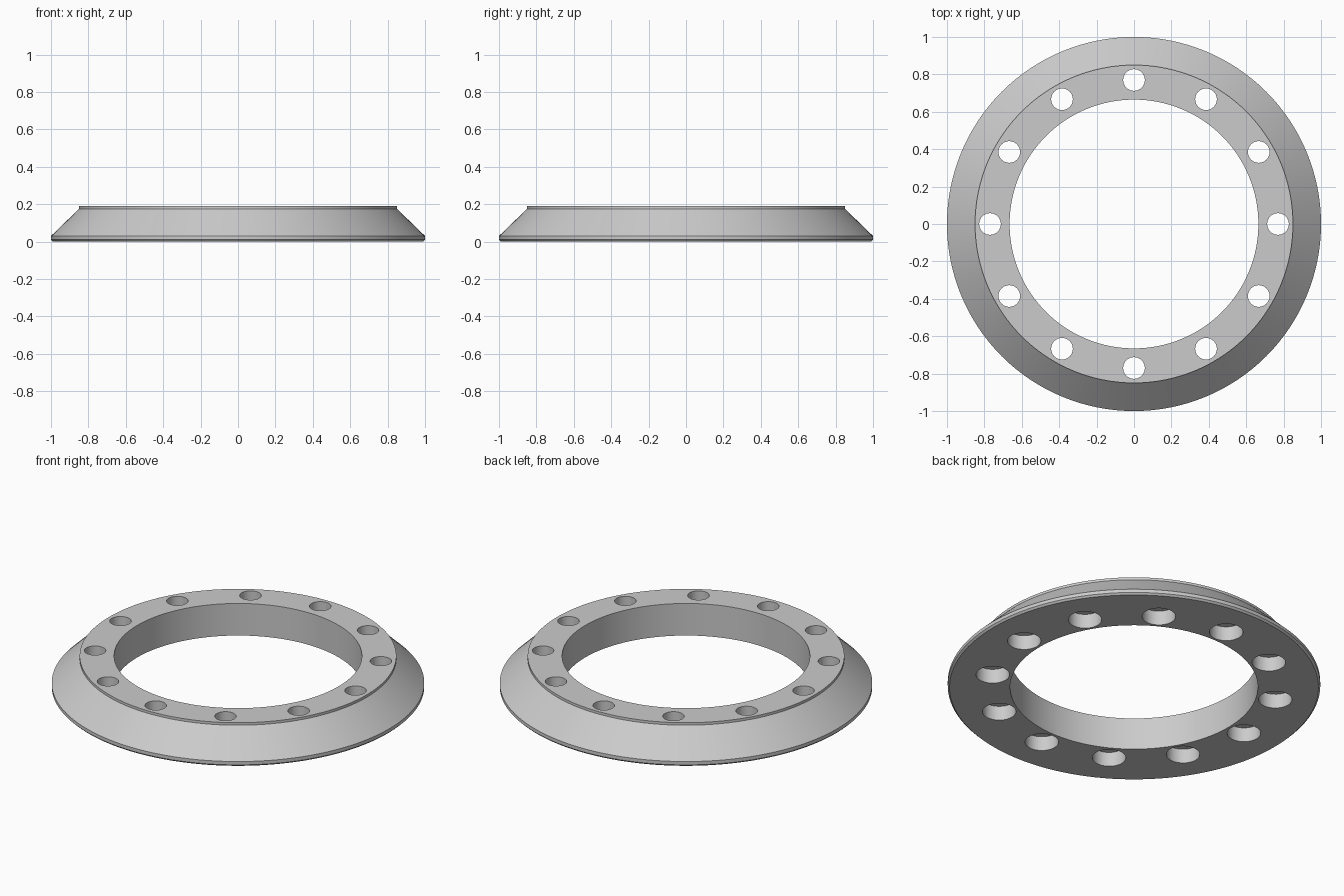
import bpy
import bmesh
from math import cos, sin, tau, radians

cube = bpy.data.objects.get("Cube")
if cube:
    bpy.data.objects.remove(cube, do_unlink=True)

HOLES = 12
HOLE_CIRCLE = 0.77
SEGMENTS = 128

grey = bpy.data.materials.new("light grey")
grey.use_nodes = True
colour = (0.6, 0.6, 0.6, 1)
grey.diffuse_color = colour
grey.node_tree.nodes["Principled BSDF"].inputs["Base Color"].default_value = colour


def lathe(name, profile, segments, centre=(0, 0), closed=True):
    """Revolve (radius, z) points around a vertical axis at centre."""
    bm = bmesh.new()
    rings = []
    for i in range(segments):
        a = tau * i / segments
        rings.append([bm.verts.new((centre[0] + r * cos(a), centre[1] + r * sin(a), z))
                      for r, z in profile])
    n = len(profile)
    for i in range(segments):
        here, after = rings[i], rings[(i + 1) % segments]
        for j in range(n if closed else n - 1):
            k = (j + 1) % n
            bm.faces.new((here[j], after[j], after[k], here[k]))
    if not closed:
        bm.faces.new([ring[0] for ring in reversed(rings)])
        bm.faces.new([ring[-1] for ring in rings])
    bmesh.ops.recalc_face_normals(bm, faces=bm.faces)
    mesh = bpy.data.meshes.new(name)
    bm.to_mesh(mesh)
    bm.free()
    mesh.materials.append(grey)
    obj = bpy.data.objects.new(name, mesh)
    bpy.context.collection.objects.link(obj)
    return obj


# Flange ring: bore, flat base, thin rim, sloped skirt, short neck, flat top
ring = lathe("flange_ring", [(0.665, 0), (0.99, 0), (1, 0.01), (1, 0.03),
                             (0.85, 0.175), (0.85, 0.19), (0.665, 0.19)], SEGMENTS)

# Bolt holes: narrow through the top, wider counterbore from below
bolt_profile = [(0.09, -0.1), (0.09, 0.085), (0.058, 0.085), (0.058, 0.3)]
bpy.context.view_layer.objects.active = ring
for i in range(HOLES):
    a = tau * i / HOLES
    cutter = lathe("bolt_hole_cutter", bolt_profile, 32,
                   (HOLE_CIRCLE * cos(a), HOLE_CIRCLE * sin(a)), closed=False)
    cutter.hide_render = True
    cut = ring.modifiers.new("bolt_hole", "BOOLEAN")
    cut.operation = "DIFFERENCE"
    cut.solver = "EXACT"
    cut.object = cutter
    bpy.ops.object.modifier_apply(modifier=cut.name)
    bpy.data.objects.remove(cutter, do_unlink=True)

# Smooth round walls, crisp rims
bpy.ops.object.select_all(action="DESELECT")
ring.select_set(True)
bpy.ops.object.shade_smooth_by_angle(angle=radians(30))
